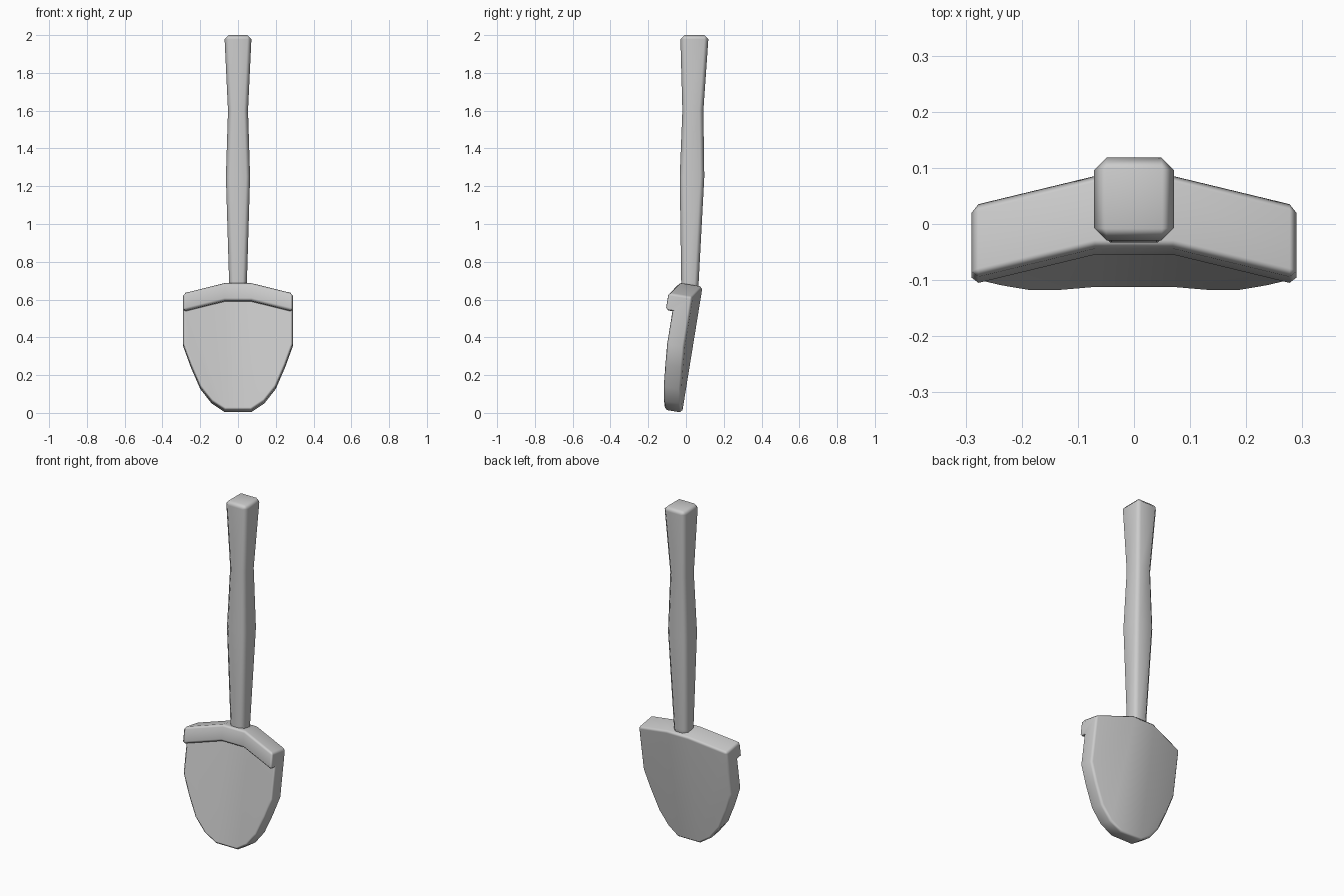
import bpy, bmesh, math
from mathutils import Matrix, Vector

if "Cube" in bpy.data.objects:
    bpy.data.objects.remove(bpy.data.objects["Cube"])


def finish(bm, name, bevel):
    # chamfer convex hard edges, then smooth the shading across them
    bmesh.ops.recalc_face_normals(bm, faces=bm.faces)
    bm.normal_update()
    hard = [e for e in bm.edges if e.is_manifold
            and e.calc_face_angle_signed() > math.radians(40)]
    bmesh.ops.bevel(bm, geom=hard, offset=bevel, segments=1, profile=0.5,
                    affect='EDGES', clamp_overlap=True)
    bmesh.ops.recalc_face_normals(bm, faces=bm.faces)
    me = bpy.data.meshes.new(name)
    bm.to_mesh(me)
    bm.free()
    ob = bpy.data.objects.new(name, me)
    bpy.context.collection.objects.link(ob)
    bpy.ops.object.select_all(action='DESELECT')
    bpy.context.view_layer.objects.active = ob
    ob.select_set(True)
    bpy.ops.object.shade_smooth_by_angle(angle=math.radians(58))
    wn = ob.modifiers.new("weighted_normals", 'WEIGHTED_NORMAL')
    wn.keep_sharp = True
    return ob


def extrude(bm, faces, dy):
    r = bmesh.ops.extrude_face_region(bm, geom=faces)["geom"]
    bmesh.ops.translate(bm, vec=(0, dy, 0),
                        verts=[v for v in r if isinstance(v, bmesh.types.BMVert)])


# handle: square section lofted along z (z, half width, y front, y back)
bm = bmesh.new()
rings = []
for z, h, y0, y1 in [(0.63, .046, -.024, .064), (0.69, .047, -.025, .067),
                     (1.25, .064, -.033, .097), (1.6, .053, -.019, .092),
                     (1.98, .072, -.03, .12), (2.0, .072, -.03, .12)]:
    if z == 1.98:
        continue
    rings.append([bm.verts.new(p) for p in
                  ((-h, y0, z), (h, y0, z), (h, y1, z), (-h, y1, z))])
for a, b in zip(rings, rings[1:]):
    for i in range(4):
        j = (i + 1) % 4
        bm.faces.new((a[i], a[j], b[j], b[i]))
bm.faces.new(rings[0])
bm.faces.new(rings[-1])
finish(bm, "handle", 0.022)

# blade: flat centre panel and two swept-back wings, drawn from the front
LIP_C, LIP_S, TOP_C, TOP_S = .58, .518, .675, .613
curve = [(.07, 0), (.14, .045), (.2, .12), (.25, .235), (.29, .345)]
wing = curve + [(.29, LIP_S), (.07, LIP_C)]
lip_wing = [(.07, LIP_C), (.29, LIP_S), (.29, TOP_S), (.07, TOP_C)]
centre = [(-.07, 0), (.07, 0), (.07, LIP_C), (-.07, LIP_C)]
lip_centre = [(-.07, LIP_C), (.07, LIP_C), (.07, TOP_C), (-.07, TOP_C)]


def flip(pts):
    return [(-x, w) for x, w in reversed(pts)]


bm = bmesh.new()
panels = []
for pts in (centre, wing, flip(wing), lip_centre, lip_wing, flip(lip_wing)):
    panels.append(bm.faces.new(
        [bm.verts.new((x, -.2 * max(0, abs(x) - .07), w)) for x, w in pts]))
bmesh.ops.remove_doubles(bm, verts=bm.verts, dist=1e-4)
bm.faces.ensure_lookup_table()
panels = list(bm.faces)
lip = [f for f in panels if min(v.co.z for v in f.verts) > .5]
extrude(bm, panels, .095)
bmesh.ops.recalc_face_normals(bm, faces=bm.faces)

# raised lip along the top of the blade front
lip = [f for f in bm.faces if min(v.co.z for v in f.verts) > .5
       and f.normal.y < -.7]
extrude(bm, lip, -.036)
old = [f for f in lip if f.is_valid]
if old:
    bmesh.ops.delete(bm, geom=old, context='FACES')
bmesh.ops.recalc_face_normals(bm, faces=bm.faces)
bmesh.ops.dissolve_limit(bm, angle_limit=.01, verts=bm.verts, edges=bm.edges)

# lean the blade and set it on the ground
m = Matrix.Translation(Vector((0, -.114, .017))) @ \
    Matrix.Rotation(math.radians(-9.2), 4, 'X')
bmesh.ops.transform(bm, matrix=m, verts=bm.verts)
finish(bm, "blade", 0.013)
